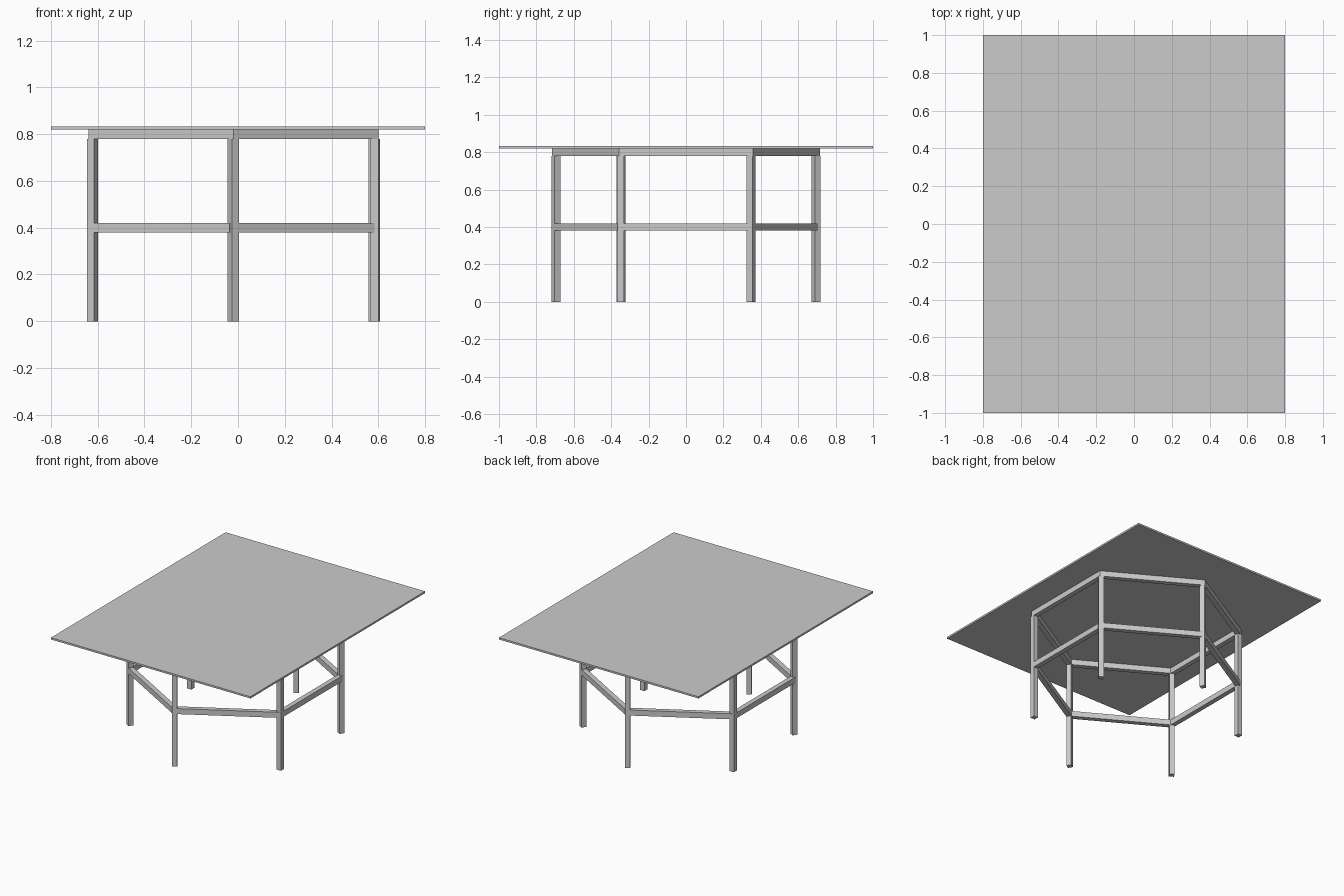
import bpy, bmesh
from math import radians, cos, sin, pi
from mathutils import Matrix

if "Cube" in bpy.data.objects:
    bpy.data.objects.remove(bpy.data.objects["Cube"])

CX = -0.02            # the hexagonal frame sits slightly off the table centre
S = 0.035             # tube width
APO = 0.6025          # apothem of the frame centreline
R = APO / cos(pi / 6)


def make_object(name, bm):
    bmesh.ops.recalc_face_normals(bm, faces=bm.faces)
    mesh = bpy.data.meshes.new(name)
    bm.to_mesh(mesh)
    bm.free()
    obj = bpy.data.objects.new(name, mesh)
    bpy.context.collection.objects.link(obj)
    return obj


def box(name, size, centre, spin=0.0):
    bm = bmesh.new()
    bmesh.ops.create_cube(bm, size=1)
    place = (Matrix.Translation((CX if spin is not None else 0, 0, 0))
             @ Matrix.Rotation(spin or 0, 4, 'Z')
             @ Matrix.Translation(centre) @ Matrix.Diagonal((*size, 1)))
    bm.transform(place)
    return make_object(name, bm)


# Table top
box("table_top", (1.6, 2.0, 0.013), (0, 0, 0.8265), None)

# Six legs with a lower rail to the next leg
for k in range(6):
    spin = radians(60 * k)
    box(f"leg_{k + 1}", (S, S, 0.78), (APO, -R / 2, 0.39), spin)
    box(f"lower_rail_{k + 1}", (S, R - 0.016, 0.04), (APO, 0, 0.40), spin)

# Mitred hexagonal ring on top of the legs
bm = bmesh.new()
corners = []
for k in range(6):
    a = radians(60 * k - 30)
    loop = []
    for off, z in ((-S / 2, 0.78), (S / 2, 0.78), (S / 2, 0.82), (-S / 2, 0.82)):
        r = (APO + off) / cos(pi / 6)
        loop.append(bm.verts.new((CX + r * cos(a), r * sin(a), z)))
    corners.append(loop)
for k in range(6):
    p, q = corners[k], corners[(k + 1) % 6]
    for i in range(4):
        j = (i + 1) % 4
        bm.faces.new((p[i], p[j], q[j], q[i]))
make_object("upper_rail_ring", bm)
